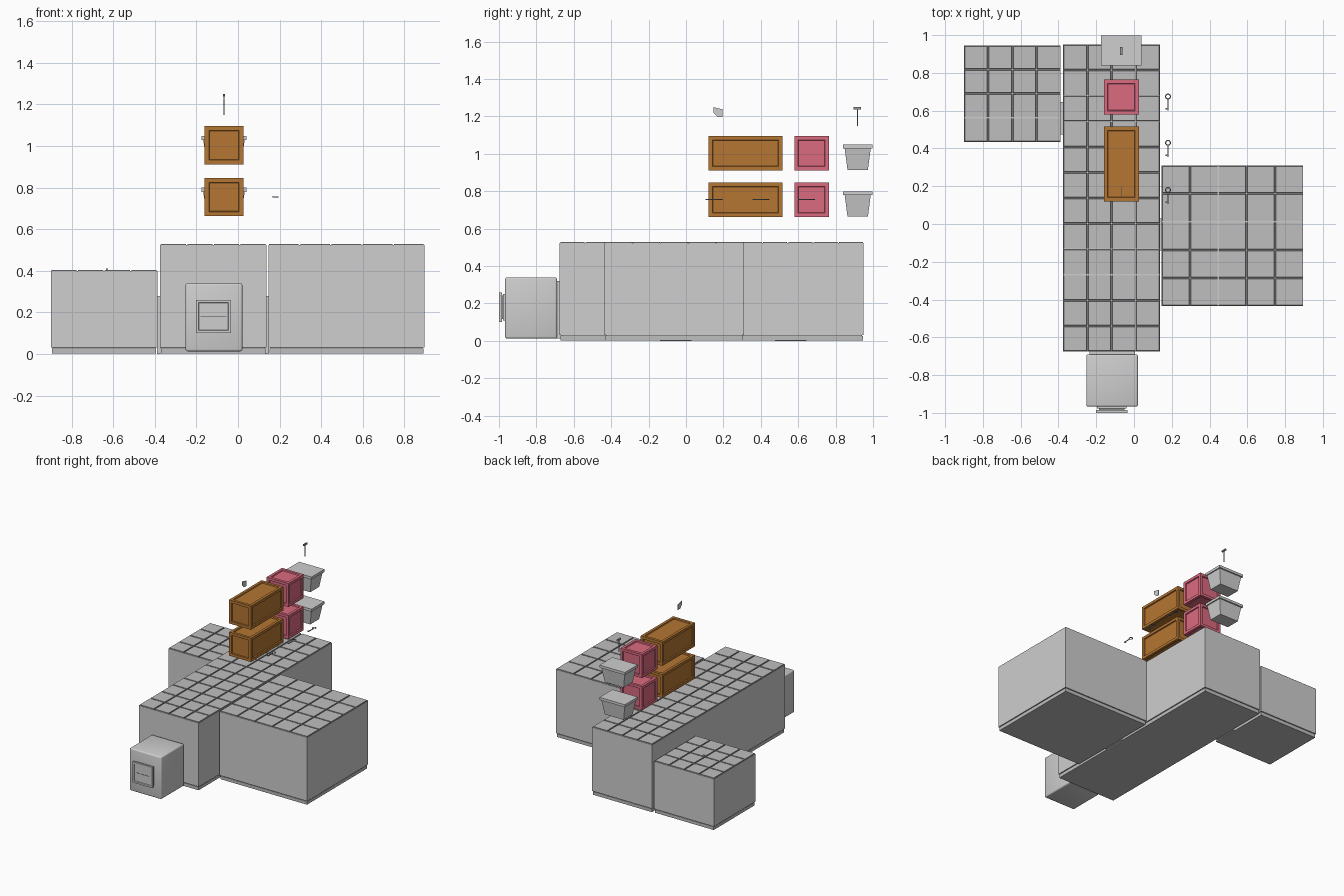
import bpy, bmesh, math
from mathutils import Vector, Matrix

if "Cube" in bpy.data.objects:
    bpy.data.objects.remove(bpy.data.objects["Cube"])


def material(name, rgb):
    m = bpy.data.materials.new(name)
    m.diffuse_color = (*rgb, 1)
    m.use_nodes = True
    m.node_tree.nodes["Principled BSDF"].inputs["Base Color"].default_value = m.diffuse_color
    return m


WALL = material("wall grey", (0.62, 0.62, 0.62))
TILE = material("tile grey", (0.52, 0.52, 0.52))
GROOVE = material("groove grey", (0.25, 0.25, 0.25))
WOOD = material("orange wood", (0.46, 0.18, 0.033))
PINK = material("pink wood", (0.70, 0.145, 0.215))
METAL = material("dark metal", (0.30, 0.31, 0.33))


def finish(name, bm, *mats):
    bmesh.ops.recalc_face_normals(bm, faces=bm.faces)
    me = bpy.data.meshes.new(name)
    bm.to_mesh(me)
    bm.free()
    for m in mats:
        me.materials.append(m)
    ob = bpy.data.objects.new(name, me)
    bpy.context.collection.objects.link(ob)
    return ob


def add_box(bm, lo, hi):
    lo, hi = Vector(lo), Vector(hi)
    return bmesh.ops.create_cube(
        bm, size=1, matrix=Matrix.Translation((lo + hi) / 2) @ Matrix.Diagonal((*(hi - lo), 1)))["verts"]


def box(name, lo, hi, mat):
    bm = bmesh.new()
    add_box(bm, lo, hi)
    return finish(name, bm, mat)


def tiled_roof(name, x0, x1, y0, y1, z, nx, ny):
    """Grid of raised tiles separated by grooves."""
    bm = bmesh.new()
    mat = Matrix.Translation(((x0 + x1) / 2, (y0 + y1) / 2, z)) @ Matrix.Diagonal((x1 - x0, y1 - y0, 1, 1))
    bmesh.ops.create_grid(bm, x_segments=nx, y_segments=ny, size=0.5, matrix=mat)
    tiles = list(bm.faces)
    bmesh.ops.inset_individual(bm, faces=tiles, thickness=0.004, depth=0)
    rims = bmesh.ops.inset_individual(bm, faces=tiles, thickness=0.003, depth=0.006)["faces"]
    for f in rims:
        f.material_index = 1
    return finish(name, bm, TILE, GROOVE)


def room(name, x0, x1, y0, y1, top, nx, ny):
    box(name + "_walls", (x0, y0, 0.032), (x1, y1, top - 0.006), WALL)
    box(name + "_seam", (x0 + .008, y0 + .008, 0.02), (x1 - .008, y1 - .008, 0.04), GROOVE)
    box(name + "_floor", (x0 + .005, y0 + .005, 0.002), (x1 - .005, y1 - .005, 0.026), TILE)
    tiled_roof(name + "_tiles", x0, x1, y0, y1, top - 0.006, nx, ny)


# Rooms
room("hall", -0.375, 0.137, -0.675, 0.95, 0.53, 4, 12)
room("small_room", -0.90, -0.388, 0.435, 0.945, 0.405, 4, 4)
room("large_room", 0.146, 0.896, -0.435, 0.31, 0.53, 5, 5)

# Doorways joining the rooms
box("left_doorway", (-0.39, 0.475, 0.0), (-0.37, 0.645, 0.28), WALL)
box("right_doorway", (0.13, -0.14, 0.0), (0.15, 0.03, 0.28), WALL)
box("front_doorway", (-0.235, -0.70, 0.012), (0.005, -0.67, 0.32), WALL)
box("roof_pin", (-0.635, 0.675, 0.39), (-0.625, 0.685, 0.412), TILE)

# Entrance cabin with rounded edges
bm = bmesh.new()
add_box(bm, (-0.252, -0.967, 0.013), (0.021, -0.69, 0.34))
bmesh.ops.bevel(bm, geom=list(bm.edges), offset=0.01, segments=3, profile=0.5, affect='EDGES')
cabin = finish("entrance_cabin", bm, WALL)
bpy.context.view_layer.objects.active = cabin
cabin.select_set(True)
bpy.ops.object.shade_smooth_by_angle(angle=math.radians(40))

# Hatch on the cabin: stepped frame holding two flaps
box("hatch_back", (-0.195, -0.978, 0.108), (-0.04, -0.96, 0.252), WALL)
box("hatch_core", (-0.185, -0.99, 0.118), (-0.05, -0.97, 0.242), GROOVE)
bm = bmesh.new()
add_box(bm, (-0.202, -1.0, 0.10), (-0.034, -0.984, 0.26))
front = [f for f in bm.faces if f.calc_center_median().y < -0.999]
bmesh.ops.inset_region(bm, faces=front, thickness=0.018)
bmesh.ops.inset_region(bm, faces=front, thickness=0.003, depth=-0.006)
finish("hatch_frame", bm, WALL)
box("hatch_split", (-0.18, -0.9955, 0.178), (-0.056, -0.99, 0.182), GROOVE)


def crate(name, y0, y1, z0, z1, mat):
    """Box whose six sides carry a recessed panel."""
    bm = bmesh.new()
    add_box(bm, (-0.16, y0, z0), (0.026, y1, z1))
    sides = list(bm.faces)
    bmesh.ops.inset_individual(bm, faces=sides, thickness=0.029, depth=0)
    bmesh.ops.inset_individual(bm, faces=sides, thickness=0.004, depth=-0.008)
    finish(name, bm, mat)


def bin_tub(name, z0, z1):
    """Tapered tub with an overhanging lid."""
    bm = bmesh.new()
    for v in add_box(bm, (-0.168, 0.848, z0), (0.033, 0.988, z1 - 0.018)):
        if v.co.z < z0 + 0.01:
            v.co.x = -0.0675 + (v.co.x + 0.0675) * 0.80
            v.co.y = 0.918 + (v.co.y - 0.918) * 0.78
    add_box(bm, (-0.176, 0.84, z1 - 0.02), (0.041, 0.998, z1))
    finish(name, bm, WALL)


# Two stacked rows of crates and tubs
for label, z0, z1 in (("lower", 0.663, 0.846), ("upper", 0.912, 1.095)):
    crate(label + "_long_crate", 0.12, 0.516, z0, z1, WOOD)
    crate(label + "_cube_crate", 0.579, 0.765, z0, z1, PINK)
    bin_tub(label + "_tub", z0 + 0.003, z0 + 0.137)


# Keys lying flat: ring, shaft and bit
for i, y in enumerate((0.18, 0.43, 0.675)):
    bpy.ops.mesh.primitive_torus_add(major_radius=0.013, minor_radius=0.003, major_segments=12,
                                     minor_segments=6, location=(0.18, y, 0.755))
    ring = bpy.context.object
    ring.name = f"key_ring_{i + 1}"
    ring.data.materials.append(METAL)
    bm = bmesh.new()
    add_box(bm, (0.1775, y - 0.075, 0.7525), (0.1825, y - 0.012, 0.7575))
    add_box(bm, (0.168, y - 0.07, 0.753), (0.18, y - 0.062, 0.757))
    finish(f"key_shaft_{i + 1}", bm, METAL)

# Floating blade: thin slanted plate
bm = bmesh.new()
outline = ((0.146, 1.222), (0.146, 1.25), (0.196, 1.238), (0.196, 1.198), (0.17, 1.198))
f = bm.faces.new([bm.verts.new((-0.069, y, z)) for y, z in outline])
ext = bmesh.ops.extrude_face_region(bm, geom=[f])["geom"]
bmesh.ops.translate(bm, vec=(0.004, 0, 0), verts=[g for g in ext if isinstance(g, bmesh.types.BMVert)])
finish("blade", bm, WALL)

# Floating hammer: shaft and head
bm = bmesh.new()
add_box(bm, (-0.07, 0.914, 1.15), (-0.065, 0.92, 1.245))
add_box(bm, (-0.073, 0.896, 1.238), (-0.062, 0.936, 1.25))
finish("hammer", bm, METAL)
